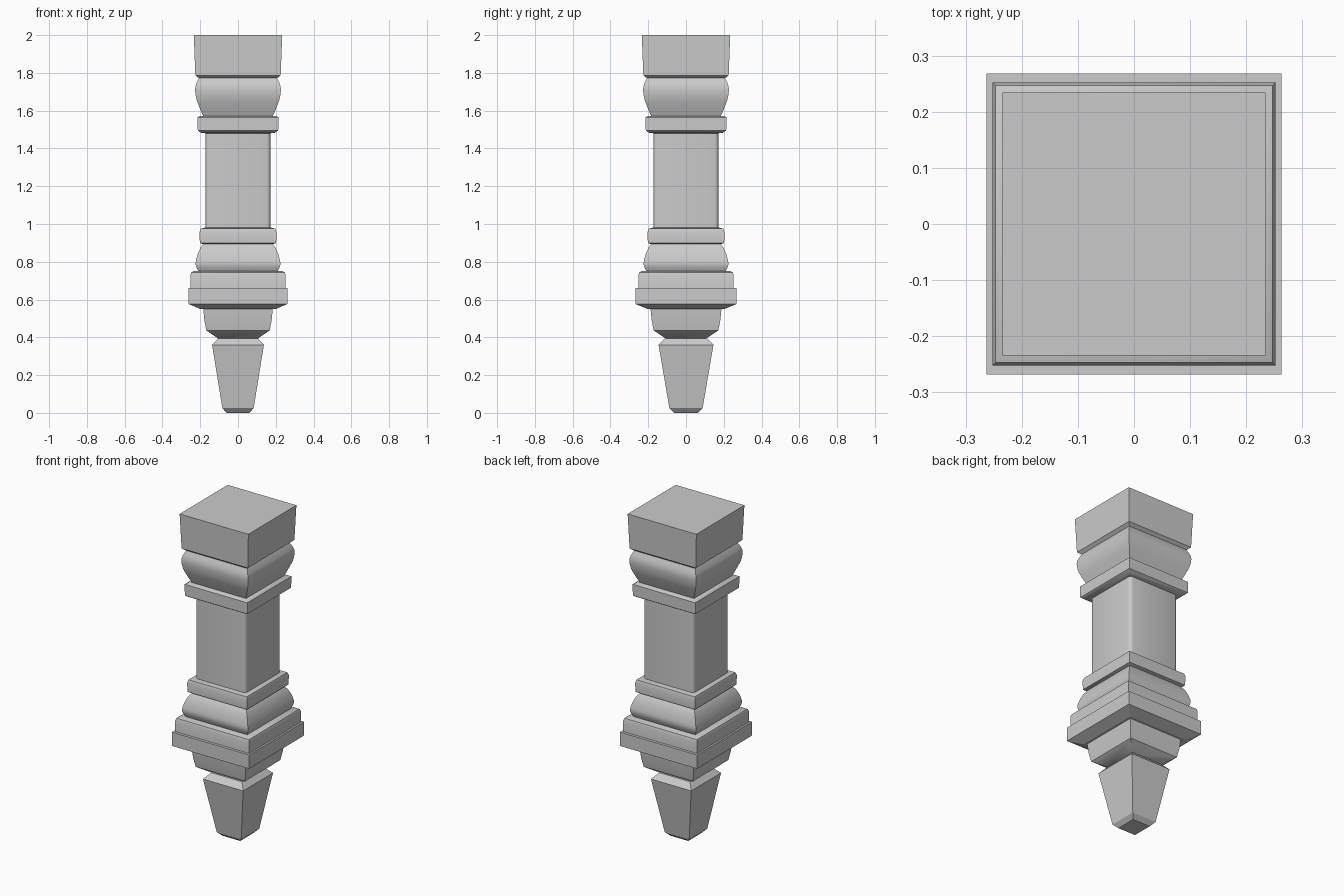
import bpy, bmesh, math

cube = bpy.data.objects.get("Cube")
if cube:
    bpy.data.objects.remove(cube, do_unlink=True)

grey = bpy.data.materials.new("plain_grey")
grey.use_nodes = True
colour = (0.6, 0.6, 0.6, 1)
grey.diffuse_color = colour
grey.node_tree.nodes["Principled BSDF"].inputs["Base Color"].default_value = colour


def square_turning(name, profile, depth=1.0, corner=0.0, angle=40):
    """Stack square rings of (half width, height) into a closed solid."""
    bm = bmesh.new()
    rings = []
    for half, z in profile:
        rings.append([bm.verts.new((sx * half, sy * half * depth, z))
                      for sx, sy in ((-1, -1), (1, -1), (1, 1), (-1, 1))])
    for low, high in zip(rings, rings[1:]):
        for i in range(4):
            j = (i + 1) % 4
            bm.faces.new((low[i], low[j], high[j], high[i]))
    bm.faces.new(rings[0][::-1])
    bm.faces.new(rings[-1])
    if corner:
        upright = [e for e in bm.edges
                   if abs(e.verts[0].co.z - e.verts[1].co.z) > 0.1]
        bmesh.ops.bevel(bm, geom=upright, offset=corner, segments=3,
                        profile=0.5, affect='EDGES')
    mesh = bpy.data.meshes.new(name)
    bm.to_mesh(mesh)
    bm.free()
    mesh.materials.append(grey)
    obj = bpy.data.objects.new(name, mesh)
    bpy.context.collection.objects.link(obj)
    bpy.ops.object.select_all(action='DESELECT')
    obj.select_set(True)
    bpy.context.view_layer.objects.active = obj
    bpy.ops.object.shade_smooth_by_angle(angle=math.radians(angle))
    return obj


def curved(points, steps=4):
    """Round a short profile with a Catmull-Rom curve."""
    padded = [points[0]] + points + [points[-1]]
    out = []
    for a, b, c, d in zip(padded, padded[1:], padded[2:], padded[3:]):
        for k in range(steps):
            t = k / steps
            out.append(tuple(
                0.5 * (2 * q + (r - p) * t + (2 * p - 5 * q + 4 * r - s) * t * t
                       + (3 * q - p - 3 * r + s) * t ** 3)
                for p, q, r, s in zip(a, b, c, d)))
    return out + [points[-1]]


# Tapered foot with a small chamfer and a sloped shoulder
square_turning("foot", [(0.06, 0), (0.083, 0.025), (0.137, 0.36), (0.105, 0.395)],
               depth=1.06, angle=20)

# Cup between the foot and the wide block
square_turning("lower_cup", [(0.1, 0.39), (0.168, 0.437), (0.178, 0.49), (0.185, 0.56)],
               depth=1.02)

# Wide block with a projecting band
square_turning("wide_band", [(0.2, 0.55), (0.263, 0.577), (0.263, 0.662)],
               depth=1.02, angle=20)
square_turning("wide_block", [(0.252, 0.65), (0.252, 0.73), (0.247, 0.744), (0.236, 0.75)])

# Lower rounded moulding and its collar
square_turning("lower_bulge", curved([(0.208, 0.745), (0.224, 0.785), (0.218, 0.825),
                                      (0.203, 0.865), (0.182, 0.897)]))
square_turning("lower_collar", [(0.185, 0.893), (0.202, 0.9), (0.204, 0.955),
                                (0.198, 0.975), (0.17, 0.982)])

# Plain shaft with softened corners
square_turning("shaft", [(0.172, 0.97), (0.172, 1.49)], corner=0.02)

# Upper collar and rounded moulding
square_turning("upper_collar", [(0.17, 1.48), (0.195, 1.483), (0.213, 1.495),
                                (0.214, 1.565), (0.2, 1.573)])
square_turning("upper_bulge", curved([(0.184, 1.57), (0.205, 1.62), (0.222, 1.67),
                                      (0.226, 1.725), (0.207, 1.773)]))

# Cap block, slightly wider at the top
square_turning("cap", [(0.205, 1.77), (0.226, 1.787), (0.234, 2.0)], angle=20)
